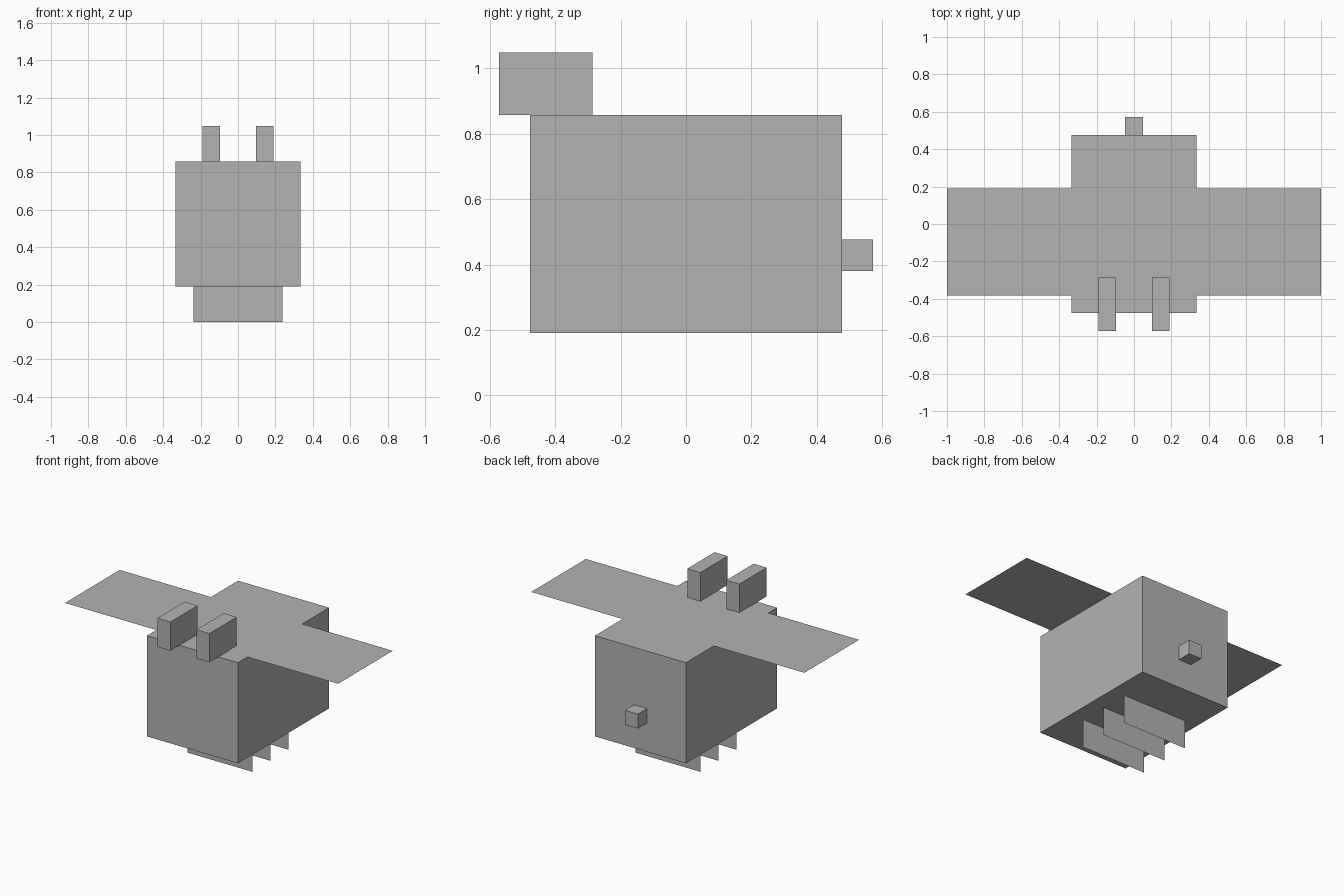
import bpy
import bmesh
from mathutils import Matrix, Vector

cube = bpy.data.objects.get("Cube")
if cube:
    bpy.data.objects.remove(cube, do_unlink=True)

U = 1 / 21  # one grid step of the blocky design

grey = bpy.data.materials.new("plain_grey")
colour = (0.45, 0.45, 0.45, 1)
grey.diffuse_color = colour
grey.use_nodes = True
grey.node_tree.nodes["Principled BSDF"].inputs["Base Color"].default_value = colour


def block(name, low, high):
    """Box between two corners in grid steps; a flat axis gives a single sheet."""
    low, high = Vector(low) * U, Vector(high) * U
    size, centre = high - low, (low + high) / 2
    bm = bmesh.new()
    if size.z == 0:
        bmesh.ops.create_grid(bm, x_segments=1, y_segments=1, size=0.5)
    elif size.y == 0:
        bmesh.ops.create_grid(bm, x_segments=1, y_segments=1, size=0.5,
                              matrix=Matrix.Rotation(-1.5707963, 4, "X"))
    else:
        bmesh.ops.create_cube(bm, size=1)
    for v in bm.verts:
        v.co = Vector(a * b for a, b in zip(v.co, size))
    mesh = bpy.data.meshes.new(name)
    bm.to_mesh(mesh)
    bm.free()
    mesh.materials.append(grey)
    obj = bpy.data.objects.new(name, mesh)
    obj.location = centre
    bpy.context.collection.objects.link(obj)
    return obj


# Body and stinger
block("body", (-7, -10, 4), (7, 10, 18))
block("stinger", (-1, 10, 8), (1, 12, 10))

# Paired antennae and flat wings
for side, s in (("left", 1), ("right", -1)):
    for part, x0, x1, y0, y1, z0, z1 in (
            ("antenna", 2, 4, -12, -6, 18, 22),
            ("wing", 3, 21, -8, 4, 18.04, 18.04)):
        a, b = sorted((s * x0, s * x1))
        block(f"{side}_{part}", (a, y0, z0), (b, y1, z1))

# Three rows of legs as flat sheets
for name, y in (("front", -4), ("middle", 0), ("rear", 4)):
    block(f"{name}_legs", (-5, y, 0), (5, y, 4))
